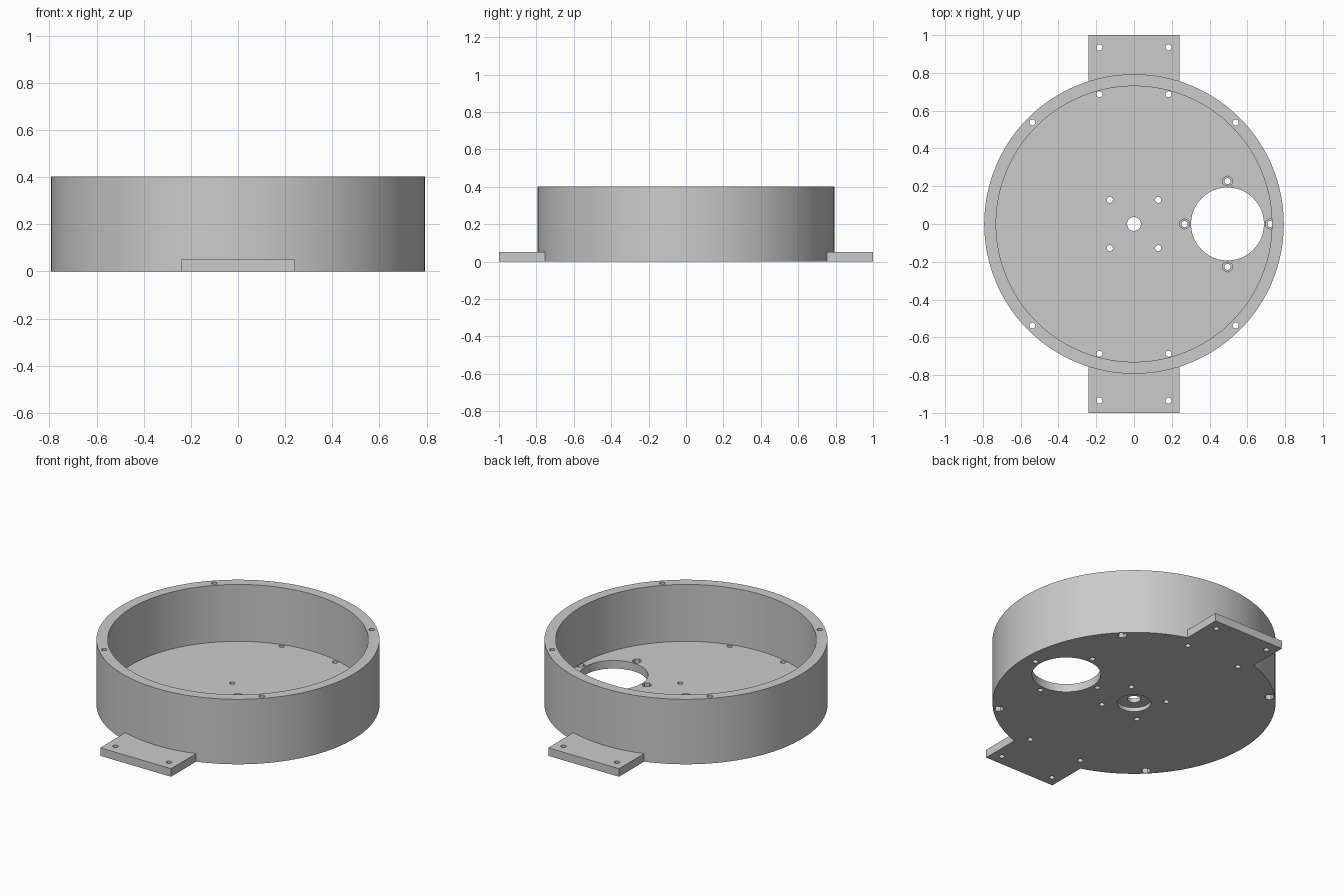
import bpy
import bmesh
from math import radians
from mathutils import Matrix

if "Cube" in bpy.data.objects:
    bpy.data.objects.remove(bpy.data.objects["Cube"], do_unlink=True)

R, BORE, HEIGHT, FLOOR = 0.793, 0.73, 0.402, 0.05
FAN_X, FAN_HOLE, PITCH = 0.495, 0.193, 0.227
SCREW, NUT = 0.016, 0.028
BELOW = -0.05

grey = bpy.data.materials.new("plain grey")
grey.use_nodes = True
colour = (0.6, 0.6, 0.6, 1)
grey.diffuse_color = colour
grey.node_tree.nodes["Principled BSDF"].inputs["Base Color"].default_value = colour


def cylinder(bm, x, y, r, z0, z1, sides=24):
    bmesh.ops.create_cone(bm, cap_ends=True, segments=sides, radius1=r, radius2=r,
                          depth=z1 - z0, matrix=Matrix.Translation((x, y, (z0 + z1) / 2)))


def box(bm, x, y, z, sx, sy, sz):
    bmesh.ops.create_cube(bm, size=1, matrix=Matrix.Translation((x, y, z))
                          @ Matrix.Diagonal((sx, sy, sz, 1)))


def make(name, bm):
    mesh = bpy.data.meshes.new(name)
    bm.to_mesh(mesh)
    bm.free()
    obj = bpy.data.objects.new(name, mesh)
    bpy.context.collection.objects.link(obj)
    obj.data.materials.append(grey)
    return obj


def combine(target, tool, operation):
    mod = target.modifiers.new(tool.name, "BOOLEAN")
    mod.operation, mod.solver, mod.object = operation, "EXACT", tool
    bpy.context.view_layer.objects.active = target
    bpy.ops.object.modifier_apply(modifier=mod.name)
    bpy.data.objects.remove(tool, do_unlink=True)


corners = [(sx, sy) for sx in (-1, 1) for sy in (-1, 1)]
fan_screws = [(FAN_X + PITCH, 0), (FAN_X - PITCH, 0), (FAN_X, PITCH), (FAN_X, -PITCH)]

# Round drum
bm = bmesh.new()
cylinder(bm, 0, 0, R, 0, HEIGHT, 128)
housing = make("round_housing", bm)

# Mounting tabs, front and back
bm = bmesh.new()
box(bm, 0, 0, FLOOR / 2, 0.484, 2, FLOOR)
combine(housing, make("mounting_tabs", bm), "UNION")

# Open interior
bm = bmesh.new()
cylinder(bm, 0, 0, BORE, FLOOR, HEIGHT + 0.1, 128)
combine(housing, make("interior_cutter", bm), "DIFFERENCE")

# Through holes: shaft, large opening, motor, tab, rim and opening screws
bm = bmesh.new()
cylinder(bm, 0, 0, 0.037, BELOW, 0.1, 32)
cylinder(bm, FAN_X, 0, FAN_HOLE, BELOW, 0.1, 96)
for sx, sy in corners:
    cylinder(bm, sx * 0.128, sy * 0.128, SCREW, BELOW, 0.1)
    cylinder(bm, sx * 0.183, sy * 0.687, SCREW, BELOW, 0.1)
    cylinder(bm, sx * 0.183, sy * 0.935, SCREW, BELOW, 0.1)
    cylinder(bm, sx * 0.538, sy * 0.538, SCREW, BELOW, HEIGHT + 0.1)
for x, y in fan_screws:
    cylinder(bm, x, y, SCREW, BELOW, FLOOR + 0.001)
combine(housing, make("hole_cutter", bm), "DIFFERENCE")

# Nut pockets and the round recess under the shaft hole
bm = bmesh.new()
cylinder(bm, 0, 0, 0.095, BELOW, 0.025, 64)
for sx, sy in corners:
    cylinder(bm, sx * 0.538, sy * 0.538, NUT, BELOW, 0.03, 6)
for x, y in fan_screws:
    cylinder(bm, x, y, NUT, 0.025, FLOOR + 0.001, 6)
combine(housing, make("pocket_cutter", bm), "DIFFERENCE")

# Smooth round walls, sharp rims
bpy.ops.object.select_all(action="DESELECT")
housing.select_set(True)
bpy.context.view_layer.objects.active = housing
bpy.ops.object.shade_smooth_by_angle(angle=radians(30))
